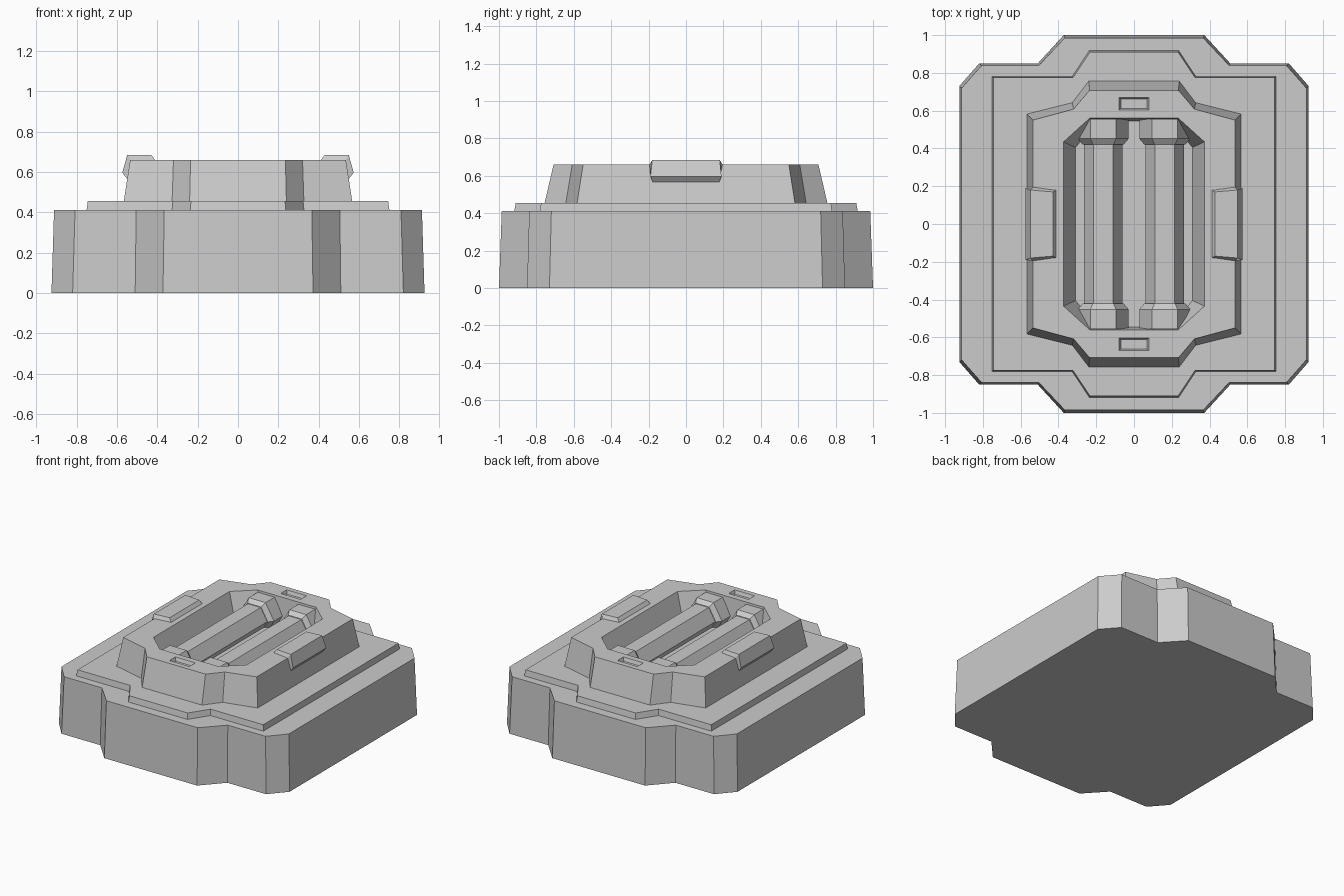
import bpy, bmesh
from math import cos, sin, pi

if "Cube" in bpy.data.objects:
    bpy.data.objects.remove(bpy.data.objects["Cube"])


def loft(name, rings):
    """Closed solid skinned through rings of 3D points."""
    bm = bmesh.new()
    vs = [[bm.verts.new(p) for p in r] for r in rings]
    n = len(vs[0])
    for a, b in zip(vs, vs[1:]):
        for i in range(n):
            j = (i + 1) % n
            bm.faces.new((a[i], a[j], b[j], b[i]))
    bm.faces.new(vs[0])
    bm.faces.new(vs[-1])
    bmesh.ops.recalc_face_normals(bm, faces=bm.faces)
    me = bpy.data.meshes.new(name)
    bm.to_mesh(me)
    bm.free()
    ob = bpy.data.objects.new(name, me)
    bpy.context.collection.objects.link(ob)
    return ob


def ring(quarter, z, cy=0):
    """Mirror a quarter outline (from +x round to +y) into a full outline."""
    q = quarter
    full = (q + [(-x, y) for x, y in reversed(q)]
            + [(-x, -y) for x, y in q] + [(x, -y) for x, y in reversed(q)])
    return [(x, y + cy, z) for x, y in full]


def cut(target, cutter):
    cutter.hide_render = True
    cutter.hide_viewport = False
    mod = target.modifiers.new(cutter.name, 'BOOLEAN')
    mod.operation = 'DIFFERENCE'
    mod.solver = 'EXACT'
    mod.object = cutter
    bpy.context.view_layer.objects.active = target
    bpy.ops.object.modifier_apply(modifier=mod.name)
    bpy.data.objects.remove(cutter)


# Base block and thin step plate
loft("base", [ring([(.925, .73), (.82, .85), (.51, .85), (.372, 1.0)], 0),
              ring([(.912, .72), (.808, .838), (.505, .838), (.366, .985)], .412)])
loft("step_plate", [ring([(.752, .783), (.328, .783), (.238, .92)], .40),
                    ring([(.745, .775), (.323, .775), (.233, .91)], .455)])

# Raised housing with central pocket and two small slots
housing = loft("housing", [ring([(.567, .583), (.327, .643), (.24, .757)], .45),
                           ring([(.535, .55), (.32, .608), (.235, .708)], .66)])
cut(housing, loft("pocket_cutter", [
    ring([(.31, .405), (.19, .545)], .48),
    ring([(.373, .435), (.235, .56)], .66),
    ring([(.373, .435), (.235, .56)], .75)]))
for s in (-1, 1):
    cut(housing, loft("slot_cutter", [ring([(.07, .025)], .635, s * .637),
                                      ring([(.08, .034)], .66, s * .637),
                                      ring([(.08, .034)], .75, s * .637)]))


# Hexagonal rods with wider end caps
def hexagon(cx, y, r, cz=.53):
    return [(cx + r * cos(i * pi / 3), y, cz + r * sin(i * pi / 3)) for i in range(6)]


for side, cx in (("left", -.163), ("right", .163)):
    loft(side + "_rod", [hexagon(cx, -.5, .103), hexagon(cx, .5, .103)])
    for end, s in (("front", -1), ("back", 1)):
        loft(f"{side}_rod_cap_{end}", [hexagon(cx, s * .42, .108),
                                       hexagon(cx, s * .452, .135),
                                       hexagon(cx, s * .555, .135)])

# Bevelled clips folded over the housing's side edges
inner = [(.408, .655, .18), (.535, .66, .195), (.549, .565, .178)]
outer = [(.43, .685, .17), (.549, .685, .18), (.574, .597, .19)]
for side, s in (("left", -1), ("right", 1)):
    loft(side + "_clip", [[(s * x, k * y, z) for k, pts in
                           ((-1, inner), (-1, outer), (1, outer), (1, inner))
                           for x, z, y in [pts[i]]] for i in range(3)])
